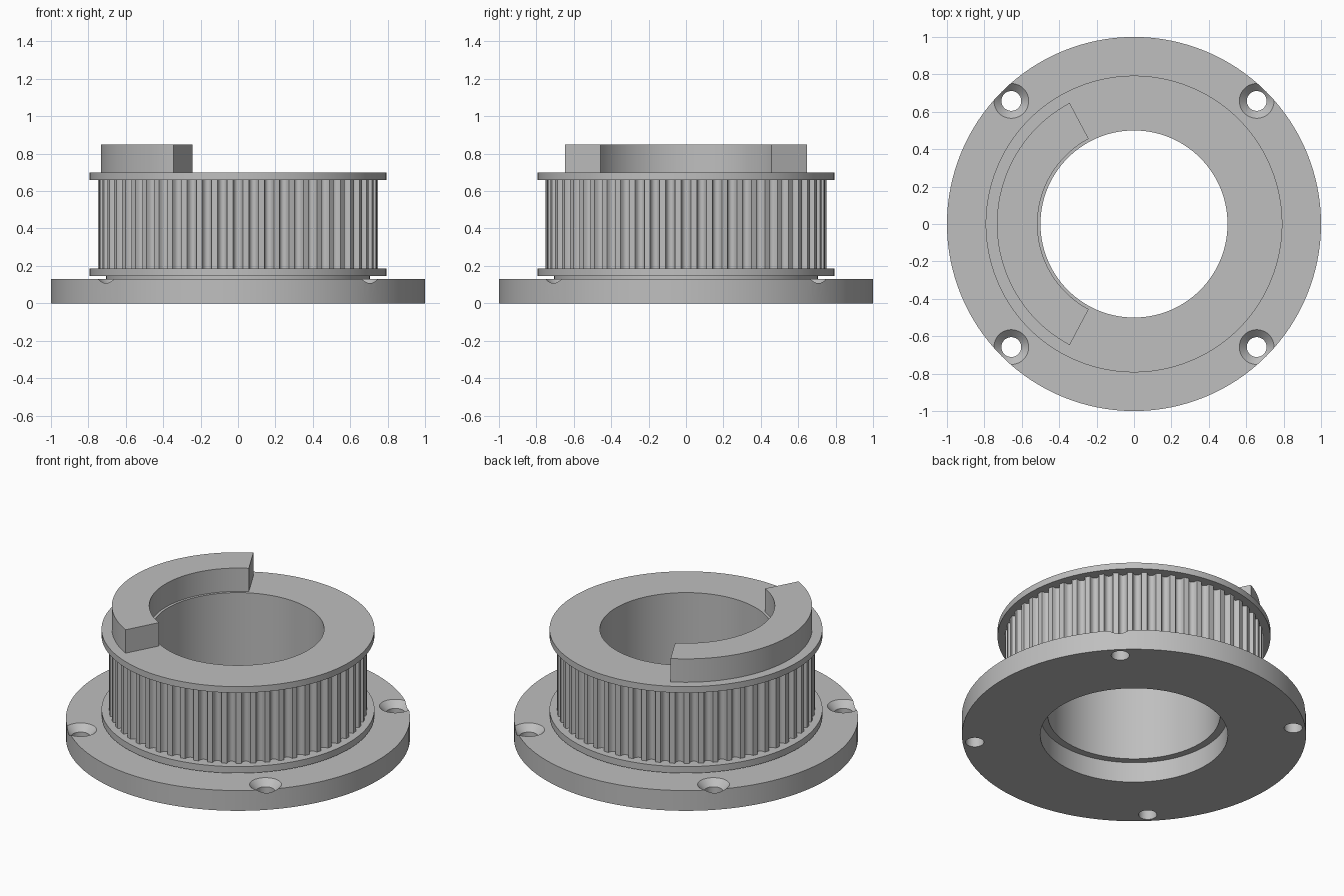
import bpy
import bmesh
from math import sin, cos, tau, sqrt, radians

cube = bpy.data.objects.get("Cube")
if cube:
    bpy.data.objects.remove(cube, do_unlink=True)

grey = bpy.data.materials.new("machined grey")
grey.use_nodes = True
grey.diffuse_color = (0.52, 0.52, 0.52, 1)
grey.node_tree.nodes["Principled BSDF"].inputs["Base Color"].default_value = grey.diffuse_color

TEETH = 56
STEPS = 16  # segments per tooth


def plain(radius):
    return lambda i: radius


def toothed(radius, depth=0.032, half=5):
    """Radius by segment: round-bottomed grooves between flat lands."""
    def at(i):
        k = (i + STEPS // 2) % STEPS - STEPS // 2
        return radius - depth * sqrt(max(0, 1 - (k / half) ** 2))
    return at


def lathe(name, profile, segs=128, start=0.0, sweep=tau):
    """Turn a closed (radius, z) profile about z, fully or over an arc."""
    full = sweep >= tau
    bm = bmesh.new()
    rings = []
    for i in range(segs if full else segs + 1):
        a = start + sweep * i / segs
        ring = []
        for r, z in profile:
            rad = r(i) if callable(r) else r
            ring.append(bm.verts.new((rad * cos(a), rad * sin(a), z)))
        rings.append(ring)
    n = len(profile)
    pairs = list(zip(rings, rings[1:]))
    if full:
        pairs.append((rings[-1], rings[0]))
    else:
        bm.faces.new(rings[0])
        bm.faces.new(rings[-1])
    for p, q in pairs:
        for j in range(n):
            k = (j + 1) % n
            bm.faces.new((p[j], q[j], q[k], p[k]))
    bmesh.ops.remove_doubles(bm, verts=bm.verts, dist=1e-5)
    bmesh.ops.recalc_face_normals(bm, faces=bm.faces)
    mesh = bpy.data.meshes.new(name)
    bm.to_mesh(mesh)
    bm.free()
    mesh.materials.append(grey)
    obj = bpy.data.objects.new(name, mesh)
    bpy.context.collection.objects.link(obj)
    return obj


def activate(obj):
    bpy.ops.object.select_all(action="DESELECT")
    obj.select_set(True)
    bpy.context.view_layer.objects.active = obj


# Mounting plate with a wider counterbore
BASE_TOP = 0.13
base = lathe("base_plate", [(0.545, 0), (1, 0), (1, BASE_TOP), (0.545, BASE_TOP)])

# Countersunk screw holes that break through the rim
for sx in (-1, 1):
    for sy in (-1, 1):
        cutter = lathe("screw_cutter", [(0, -0.1), (0.053, -0.1), (0.053, 0.09),
                                        (0.103, 0.14), (0, 0.14)], 48)
        cutter.location = (0.656 * sx, 0.658 * sy, 0)
        cutter.hide_render = True
        bpy.context.view_layer.update()
        cut = base.modifiers.new("screw_hole", "BOOLEAN")
        cut.operation = "DIFFERENCE"
        cut.solver = "EXACT"
        cut.object = cutter
        activate(base)
        bpy.ops.object.modifier_apply(modifier=cut.name)
        bpy.data.objects.remove(cutter, do_unlink=True)

# Pulley: neck, lower flange, toothed drum, upper flange and bore
drum = toothed(0.75)
pulley = lathe("toothed_pulley", [
    (0.5, BASE_TOP), (0.705, BASE_TOP), (0.705, 0.145), (0.793, 0.145),
    (0.793, 0.187), (drum, 0.187), (drum, 0.66),
    (0.793, 0.66), (0.793, 0.70), (0.5, 0.70)], TEETH * STEPS)

# Raised arc-shaped cam on the top flange
cam = lathe("cam_arc", [(0.516, 0.70), (0.733, 0.70), (0.733, 0.85), (0.516, 0.85)],
            64, radians(118), radians(124))

for part in (base, pulley, cam):
    activate(part)
    bpy.ops.object.shade_smooth_by_angle(angle=radians(30))
